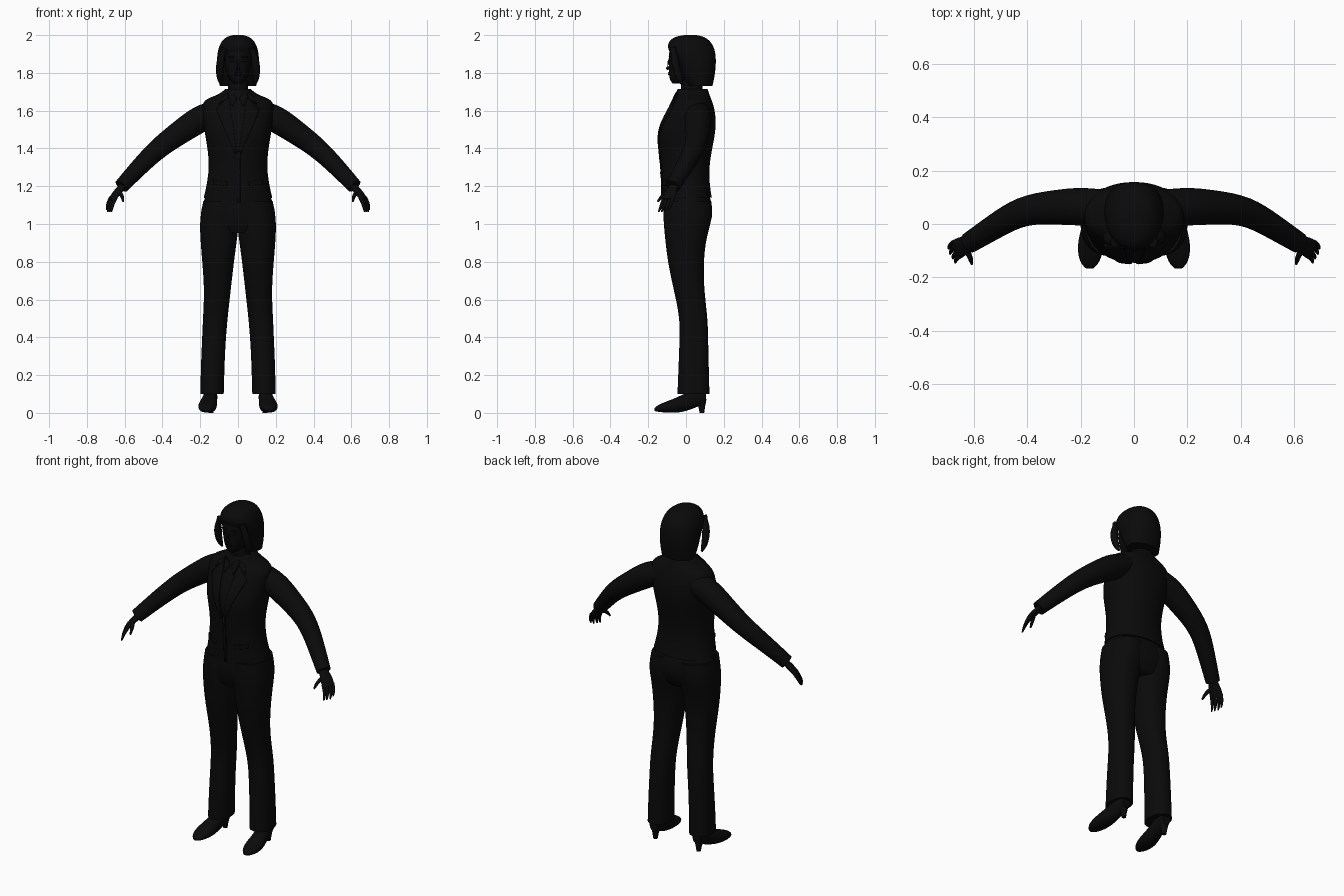
import bpy, bmesh
from math import cos, sin, pi, radians, copysign
from mathutils import Vector
from mathutils.bvhtree import BVHTree

if "Cube" in bpy.data.objects:
    bpy.data.objects.remove(bpy.data.objects["Cube"])

black = bpy.data.materials.new("near_black")
black.use_nodes = True
COLOUR = (0.003, 0.003, 0.003, 1)
black.diffuse_color = COLOUR
shader = black.node_tree.nodes["Principled BSDF"]
shader.inputs["Base Color"].default_value = COLOUR
shader.inputs["Roughness"].default_value = 0.9
made = []


def finish(name, bm, subdiv=0):
    bmesh.ops.recalc_face_normals(bm, faces=bm.faces)
    mesh = bpy.data.meshes.new(name)
    bm.to_mesh(mesh)
    bm.free()
    mesh.materials.append(black)
    ob = bpy.data.objects.new(name, mesh)
    bpy.context.collection.objects.link(ob)
    if subdiv:
        mod = ob.modifiers.new("smooth", "SUBSURF")
        mod.levels = mod.render_levels = subdiv
    made.append(ob)
    return ob


def loft(name, rings, subdiv=2):
    """Skin a list of equal point rings, with crisp flat ends."""
    bm = bmesh.new()
    crease = bm.edges.layers.float.new("crease_edge")
    rows = [[bm.verts.new(p) for p in ring] for ring in rings]
    n = len(rows[0])
    for a, b in zip(rows, rows[1:]):
        for i in range(n):
            j = (i + 1) % n
            bm.faces.new((a[i], a[j], b[j], b[i]))
    for row in (rows[0], rows[-1]):
        for e in bm.faces.new(row).edges:
            e[crease] = 1
    return finish(name, bm, subdiv)


def level(z, x0, x1, y0, y1, dip=0, power=0.9, n=24):
    """Horizontal section inside a box, its front optionally dipping."""
    pts = []
    for i in range(n):
        c, s = cos(2 * pi * i / n), sin(2 * pi * i / n)
        u, v = (copysign(abs(t) ** power, t) for t in (c, s))
        pts.append(((x0 + x1) / 2 + u * (x1 - x0) / 2,
                    (y0 + y1) / 2 + v * (y1 - y0) / 2,
                    z - dip * max(0, -s) ** 2))
    return pts


def body(name, rows, **kw):
    """Symmetric loft from rows of height, half width, front, back."""
    return loft(name, [level(z, -w, w, f, b, **kw) for z, w, f, b in rows])


def tube(name, path, radii, side=1, n=12):
    """Loft along a path; a radius is a number or (sideways, upright)."""
    pts = [Vector(p) for p in path]
    rings = []
    for i, p in enumerate(pts):
        d = (pts[min(i + 1, len(pts) - 1)] - pts[max(i - 1, 0)]).normalized()
        u = d.cross((0, 0, 1) if abs(d.z) < 0.95 else (0, 1, 0)).normalized()
        v = d.cross(u)
        r = radii[i] if isinstance(radii[i], tuple) else (radii[i],) * 2
        ring = [p + u * r[0] * cos(2 * pi * k / n) + v * r[1] * sin(2 * pi * k / n)
                for k in range(n)]
        rings.append([(q.x * side, q.y, q.z) for q in ring])
    return loft(name, rings)


def ball(name, centre, size):
    bm = bmesh.new()
    bmesh.ops.create_uvsphere(bm, u_segments=16, v_segments=10, radius=1)
    for v in bm.verts:
        v.co = Vector(centre) + Vector(a * b for a, b in zip(v.co, size))
    return finish(name, bm)


# Jacket body with dipping front hem
hem = level(1.14, -0.183, 0.183, -0.125, 0.138, dip=0.035)
torso = [(1.2, .168, -.127, .127), (1.3, .153, -.13, .122), (1.4, .162, -.143, .14),
         (1.48, .178, -.151, .156), (1.55, .185, -.126, .161), (1.62, .192, -.088, .15),
         (1.66, .182, -.065, .135), (1.685, .1, -.058, .125), (1.715, .068, -.045, .115)]
jacket = loft("jacket", [hem] + [level(z, -w, w, f, b) for z, w, f, b in torso])

# Neck, face and bobbed hair
body("neck", [(1.62, .06, -.04, .09), (1.7, .052, -.025, .085), (1.8, .052, -.03, .09)])
body("face", [(1.745, .024, -.072, 0), (1.765, .044, -.088, .04), (1.8, .062, -.09, .06),
              (1.85, .073, -.091, .08), (1.9, .077, -.093, .08), (1.95, .07, -.08, .08)])
body("hair", [(1.73, .097, .01, .14), (1.78, .107, -.025, .153), (1.85, .113, -.05, .16),
              (1.9, .111, -.085, .158), (1.94, .102, -.101, .148), (1.975, .083, -.088, .124),
              (1.994, .055, -.05, .09), (2.0, .025, -.01, .055)])
tube("nose", [(0, -.085, 1.875), (0, -.096, 1.845), (0, -.101, 1.828), (0, -.09, 1.82)],
     [.006, .009, .013, .009])
ball("upper_lip", (0, -.088, 1.8), (.022, .008, .005))
ball("lower_lip", (0, -.087, 1.791), (.019, .008, .006))

# Trousers
body("trouser_hips", [(.955, .16, -.095, .1), (.99, .19, -.112, .125), (1.04, .202, -.122, .142),
                      (1.1, .192, -.12, .14), (1.17, .165, -.115, .12)])
leg_rows = [(.1, .075, .2, -.046, .125), (.25, .071, .197, -.04, .121),
            (.38, .065, .191, -.035, .118), (.5, .055, .186, -.032, .116),
            (.65, .038, .178, -.065, .096), (.8, .021, .19, -.098, .093),
            (.93, .003, .201, -.112, .108), (1.03, -.01, .203, -.122, .142),
            (1.12, -.01, .185, -.12, .135)]

# Shoe sections: y, centre x, half width, sole, top
shoe_rows = [(-.166, .166, .015, .01, .026), (-.145, .166, .038, .004, .045),
             (-.09, .163, .052, 0, .066), (-.03, .157, .046, 0, .09),
             (.03, .148, .038, .018, .125), (.08, .143, .036, .04, .14),
             (.106, .142, .026, .05, .14)]

for side, label in ((1, "left"), (-1, "right")):
    loft(label + "_trouser_leg",
         [[(x * side, y, z) for x, y, z in level(h, a, b, f, k)] for h, a, b, f, k in leg_rows])
    loft(label + "_shoe",
         [[(x * side, y, z) for x, z, _ in level(0, c - w, c + w, lo, hi, n=16)]
          for y, c, w, lo, hi in shoe_rows])
    tube(label + "_shoe_heel", [(.143, .08, .07), (.143, .084, .035), (.143, .084, 0)],
         [.03, .018, .013], side)

    # Sleeve, palm, fingers and thumb
    tube(label + "_sleeve", [(.1, .062, 1.595), (.2, .066, 1.56), (.3, .063, 1.49),
                             (.42, .053, 1.405), (.52, -.008, 1.305), (.617, -.07, 1.2)],
         [.066, .074, .065, .056, .048, .04], side, 20)
    tube(label + "_palm", [(.595, -.055, 1.22), (.62, -.07, 1.19), (.645, -.084, 1.16),
                           (.668, -.096, 1.128)],
         [(.022, .018), (.028, .018), (.04, .017), (.036, .012)], side)
    for k, finger in zip((-.028, -.01, .01, .028), ("index", "middle", "ring", "little")):
        base = Vector((.66 + .5 * k, -.092 + .85 * k, 1.14))
        reach = 0.85 if finger == "little" else 1
        steps = [Vector(o) * reach for o in
                 ((0, 0, 0), (.015, -.01, -.03), (.022, -.02, -.055), (.024, -.029, -.076))]
        tube(f"{label}_{finger}_finger", [base + o for o in steps],
             [.011, .010, .009, .004], side, 8)
    tube(label + "_thumb", [(.635, -.085, 1.175), (.618, -.115, 1.158), (.611, -.135, 1.138),
                            (.608, -.15, 1.118)], [.014, .012, .010, .005], side, 8)

    # Hair strand framing the face, eye and brow
    tube(label + "_hair_strand", [(.07, -.068, 1.93), (.09, -.062, 1.88), (.098, -.05, 1.82),
                                  (.096, -.035, 1.77), (.09, -.02, 1.738)],
         [.02, .022, .022, .018, .006], side)
    ball(label + "_eye", (.03 * side, -.084, 1.864), (.014, .007, .007))
    ball(label + "_brow", (.032 * side, -.086, 1.885), (.02, .006, .004))

# Thin cloth plates laid on the jacket front
bpy.context.view_layer.update()
surface = BVHTree.FromObject(jacket, bpy.context.evaluated_depsgraph_get())


def front_y(x, z):
    hit = surface.ray_cast(Vector((x, -1, z)), Vector((0, 1, 0)))[0]
    return hit.y if hit else -0.04


def plate(name, corners, side=1, n=8):
    a, b, c, d = (Vector(p) for p in corners)
    bm = bmesh.new()
    grid = []
    for i in range(n + 1):
        row = []
        for j in range(n + 1):
            p = a.lerp(b, i / n).lerp(d.lerp(c, i / n), j / n)
            x = p.x * side
            row.append(bm.verts.new((x, front_y(x, p.y) - 0.003, p.y)))
        grid.append(row)
    for r, s in zip(grid, grid[1:]):
        for j in range(n):
            bm.faces.new((r[j], r[j + 1], s[j + 1], s[j]))
    ob = finish(name, bm)
    mod = ob.modifiers.new("cloth", "SOLIDIFY")
    mod.thickness, mod.offset = 0.007, 0
    return ob


for side, label in ((1, "left"), (-1, "right")):
    plate(label + "_lapel", [(.05, 1.675), (.115, 1.605), (.014, 1.37), (.006, 1.39)], side)
    plate(label + "_collar", [(.05, 1.695), (.085, 1.67), (.1, 1.635), (.055, 1.665)], side)
    plate(label + "_shirt_collar", [(.006, 1.665), (.04, 1.7), (.045, 1.67), (.03, 1.62)], side)
    plate(label + "_pocket_flap", [(.06, 1.225), (.13, 1.235), (.13, 1.21), (.06, 1.2)], side)
plate("jacket_front_edge", [(-.002, 1.385), (.012, 1.385), (.012, 1.115), (-.002, 1.115)])
for i, z in enumerate((1.35, 1.27)):
    ball(f"jacket_button_{i + 1}", (0.005, front_y(0.005, z) - .005, z), (.009, .004, .009))

# Smooth shading with sharp hems
bpy.ops.object.select_all(action="DESELECT")
for ob in made:
    ob.select_set(True)
bpy.context.view_layer.objects.active = jacket
bpy.ops.object.shade_smooth_by_angle(angle=radians(55))
